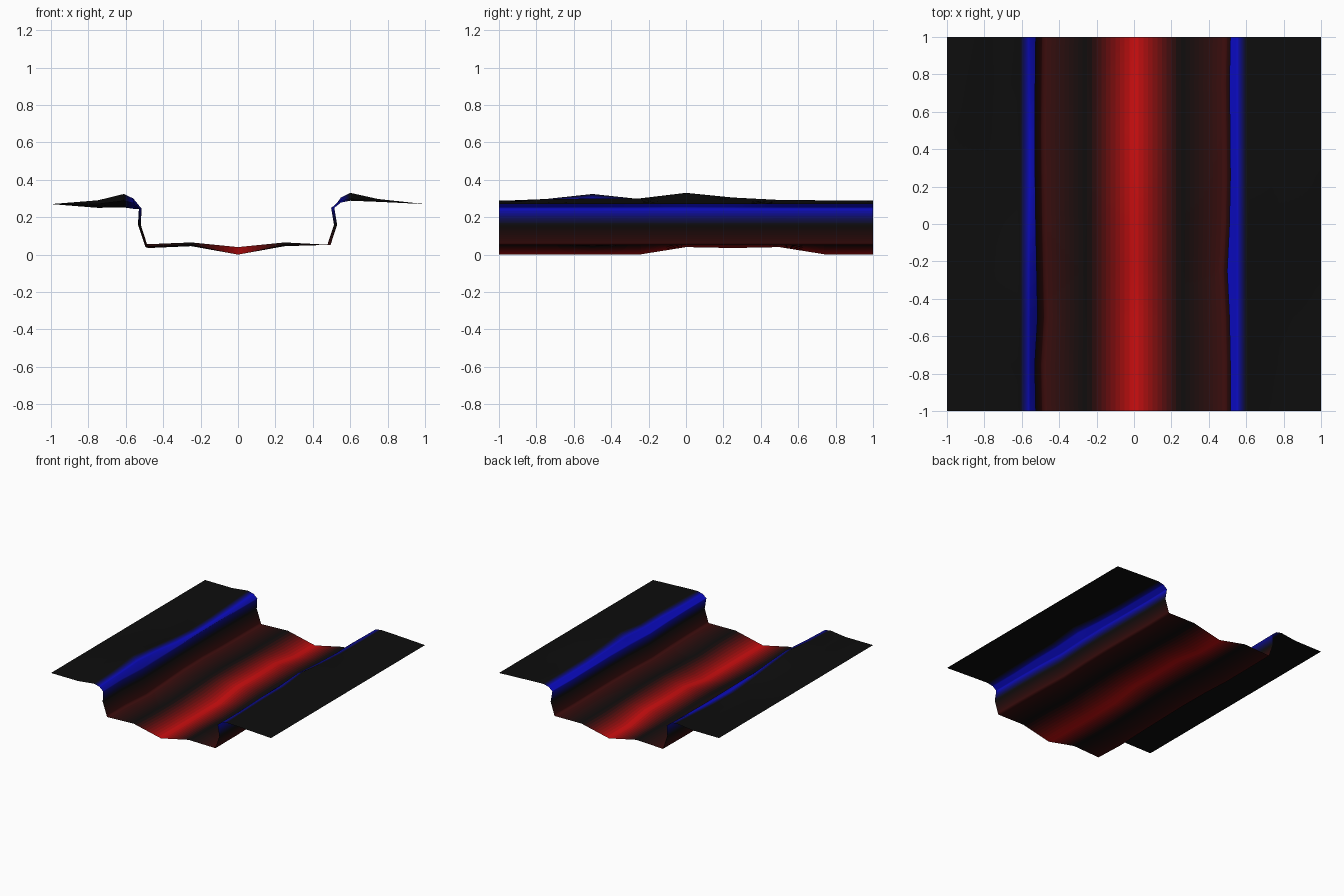
import bpy

if "Cube" in bpy.data.objects:
    bpy.data.objects.remove(bpy.data.objects["Cube"])

# Cross-section stations: x, z, colour (as seen on screen)
BLACK, BLUE, DIM_BLUE = (.051, .051, .051), (.045, .045, .80), (.045, .045, .62)
RED, RUST = (.84, .055, .06), (.25, .05, .05)
PROFILE = [
    (-1.00, .27, BLACK), (-.75, .27, BLACK), (-.61, .287, BLACK), (-.56, .275, BLUE),
    (-.525, .245, DIM_BLUE), (-.53, .16, BLACK), (-.49, .045, RUST), (-.25, .055, BLACK),
    (0, 0, RED),
    (.25, .055, BLACK), (.49, .052, RUST), (.525, .16, BLACK), (.51, .25, BLUE),
    (.55, .278, BLUE), (.60, .30, BLACK), (.75, .282, BLACK), (1.00, .27, BLACK)]

# Height offsets along the length, by station
Z_WAVE = {
    1: (0, .01, .02, .005, -.01, -.02, -.02, -.01, 0),
    2: (0, .01, .037, .01, -.015, -.035, -.03, -.015, 0),
    3: (0, .01, .025, .01, -.015, -.03, -.025, -.015, 0),
    6: (0, -.005, -.01, 0, .01, .01, 0, 0, 0),
    7: (0, -.01, -.01, 0, .01, .01, 0, 0, 0),
    8: (0, 0, 0, 0, .04, .035, .04, 0, 0),
    9: (0, 0, -.01, 0, .01, .01, .005, 0, 0),
    13: (0, 0, .01, .01, .027, .01, 0, 0, 0),
    14: (-.012, -.005, 0, 0, .03, .005, -.008, -.01, -.012),
    15: (0, 0, .005, .005, .015, .01, 0, 0, 0)}
# Sideways offsets of the walls
LEFT_X = (0, -.005, .01, .005, 0, -.003, -.005, -.003, 0)
RIGHT_X = (.005, .005, 0, -.012, 0, .005, .003, 0, .005)
BANDS = 10


def station(col, row):
    x, z, _ = PROFILE[col]
    if 4 <= col <= 6:
        x += LEFT_X[row]
    if 10 <= col <= 12:
        x += RIGHT_X[row]
    return x, z + Z_WAVE.get(col, (0,) * 9)[row]


def mix(a, b, t):
    return tuple(p + (q - p) * t for p, q in zip(a, b))


def linear(c):
    return c / 12.92 if c <= .04045 else ((c + .055) / 1.055) ** 2.4


def material(mesh, colour):
    key = "earth_%03d_%03d_%03d" % tuple(round(c * 255) for c in colour)
    mat = bpy.data.materials.get(key)
    if not mat:
        mat = bpy.data.materials.new(key)
        mat.diffuse_color = (*(linear(c) for c in colour), 1)
        mat.use_nodes = True
        mat.node_tree.nodes["Principled BSDF"].inputs["Base Color"].default_value = mat.diffuse_color
    if key not in mesh.materials:
        mesh.materials.append(mat)
    return mesh.materials.find(key)


# Sheet of terrain, each profile segment divided into thin colour bands
segments = len(PROFILE) - 1
across = segments * BANDS + 1
verts, faces, colours = [], [], []
for row in range(9):
    for k in range(across):
        col = min(k // BANDS, segments - 1)
        x, z = mix(station(col, row), station(col + 1, row), (k - col * BANDS) / BANDS)
        verts.append((x, -1 + row * .25, z))
for row in range(8):
    for k in range(across - 1):
        a = row * across + k
        faces.append((a, a + 1, a + across + 1, a + across))
        col, band = divmod(k, BANDS)
        colours.append(mix(PROFILE[col][2], PROFILE[col + 1][2], (band + .5) / BANDS))

mesh = bpy.data.meshes.new("trench_terrain")
mesh.from_pydata(verts, [], faces)
for poly, colour in zip(mesh.polygons, colours):
    poly.material_index = material(mesh, colour)
    poly.use_smooth = True
terrain = bpy.data.objects.new("trench_terrain", mesh)
bpy.context.collection.objects.link(terrain)
